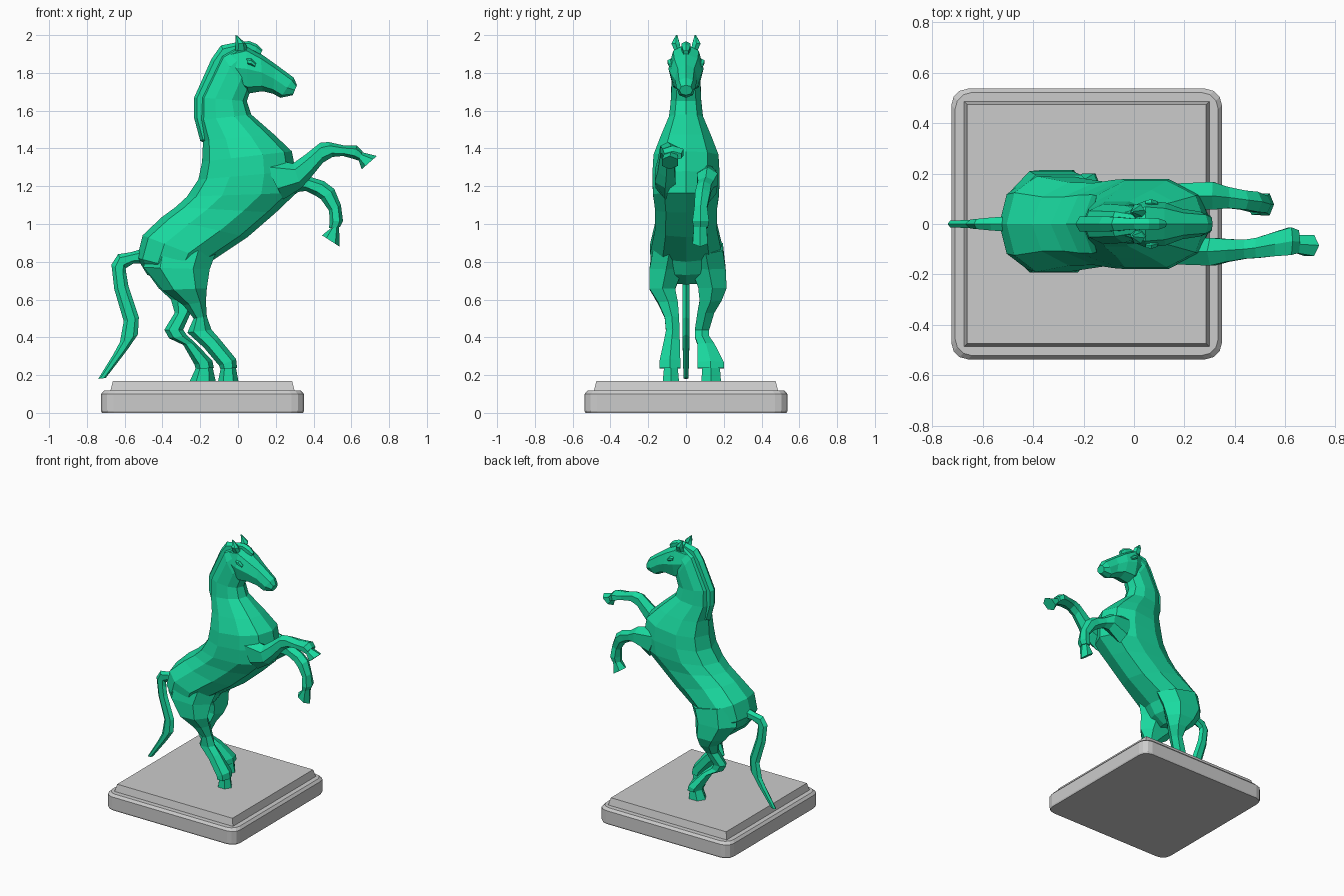
import bpy, bmesh
from math import cos, sin, pi, copysign
from mathutils import Vector

green = bpy.data.materials.new("green")
green.diffuse_color = (0.01, 0.70, 0.35, 1)


def skin(name, rings, mat=None):
    """Join equal-length point rings into a closed, flat-shaded mesh."""
    bm = bmesh.new()
    rows = [[bm.verts.new(p) for p in ring] for ring in rings]
    n = len(rows[0])
    for a, b in zip(rows, rows[1:]):
        for i in range(n):
            j = (i + 1) % n
            bm.faces.new((a[i], a[j], b[j], b[i]))
    bm.faces.new(rows[0])
    bm.faces.new(rows[-1])
    bmesh.ops.recalc_face_normals(bm, faces=bm.faces)
    mesh = bpy.data.meshes.new(name)
    bm.to_mesh(mesh)
    bm.free()
    ob = bpy.data.objects.new(name, mesh)
    bpy.context.collection.objects.link(ob)
    if mat:
        mesh.materials.append(mat)
    return ob


def loft(name, sections, n=6, power=1.0):
    """Each section: outline point A (x,z), opposite point B (x,z), y centre, half width."""
    peak = max(sin(2 * pi * i / n) for i in range(n)) ** power
    rings = []
    for ax, az, bx, bz, y, w in sections:
        ring = []
        for i in range(n):
            c, s = cos(2 * pi * i / n), sin(2 * pi * i / n)
            c, s = (copysign(abs(v) ** power, v) for v in (c, s))
            ring.append(Vector(((ax + bx) / 2 + c * (ax - bx) / 2, y + s * w / peak,
                                (az + bz) / 2 + c * (az - bz) / 2)))
        rings.append(ring)
    return skin(name, rings, green)


def rounded_rect(cx, half, z, r, seg=3):
    pts = []
    for k, (sx, sy) in enumerate(((1, 1), (-1, 1), (-1, -1), (1, -1))):
        for i in range(seg + 1):
            a = pi / 2 * (k + i / seg)
            pts.append((cx + sx * (half - r) + r * cos(a), sy * (half - r) + r * sin(a), z))
    return pts


# Stepped plinth
skin("plinth_base", [rounded_rect(-.188, h, z, .065) for h, z in
                     ((.533, 0), (.537, .01), (.537, .1), (.522, .118))])
skin("plinth_top", [[(-.188 + h * sx, h * sy, z) for sx, sy in ((1, 1), (-1, 1), (-1, -1), (1, -1))]
                    for h, z in ((.488, .1), (.487, .118), (.474, .17))])

# Neck, barrel and rump
loft("body", [
    (0, 1.945, .06, 1.76, 0, .055),
    (-.09, 1.90, .06, 1.69, 0, .075),
    (-.20, 1.67, .047, 1.65, 0, .08),
    (-.205, 1.55, .07, 1.58, 0, .09),
    (-.185, 1.44, .19, 1.475, 0, .135),
    (-.19, 1.33, .285, 1.385, 0, .172),
    (-.21, 1.235, .305, 1.28, 0, .178),
    (-.27, 1.145, .31, 1.165, 0, .175),
    (-.33, 1.09, .20, 1.06, 0, .163),
    (-.405, 1.035, .05, .93, 0, .165),
    (-.505, .94, -.145, .80, 0, .19),
    (-.535, .82, -.19, .73, 0, .18),
    (-.48, .73, -.27, .68, 0, .12)], 10, .88)

# Head
loft("head", [
    (-.05, 1.92, -.02, 1.74, 0, .06),
    (.045, 1.952, .05, 1.69, 0, .093),
    (.12, 1.902, .13, 1.703, 0, .085),
    (.20, 1.845, .185, 1.69, 0, .06),
    (.295, 1.775, .225, 1.668, 0, .05),
    (.312, 1.735, .29, 1.682, 0, .035)], 8, .9)

# Mane and forelock
loft("mane", [
    (.01, 1.965, .02, 1.90, 0, .02),
    (-.09, 1.945, -.05, 1.87, 0, .028),
    (-.14, 1.875, -.08, 1.83, 0, .03),
    (-.232, 1.67, -.17, 1.66, 0, .03),
    (-.232, 1.56, -.17, 1.56, 0, .03),
    (-.20, 1.44, -.14, 1.47, 0, .028),
    (-.16, 1.42, -.12, 1.46, 0, .02)], 6)
loft("forelock", [
    (0, 1.965, 0, 1.91, 0, .022),
    (.06, 1.968, .05, 1.92, 0, .024),
    (.10, 1.952, .09, 1.90, 0, .022),
    (.13, 1.922, .115, 1.89, 0, .012)], 6)

# Ears and brows
for side in (-1, 1):
    loft("ear", [
        (-.015, 1.915, .05, 1.915, side * .042, .018),
        (-.012, 1.955, .042, 1.955, side * .055, .022),
        (-.012, 2.0, -.004, 1.997, side * .05, .004)], 6)
    loft("brow", [
        (.045, 1.875, .05, 1.845, side * .082, .012),
        (.07, 1.875, .07, 1.84, side * .084, .014),
        (.095, 1.85, .09, 1.83, side * .078, .012)], 6)

# Tail
loft("tail", [
    (-.50, .87, -.49, .79, 0, .03),
    (-.57, .85, -.555, .79, 0, .026),
    (-.635, .84, -.595, .765, 0, .02),
    (-.67, .785, -.59, .73, 0, .018),
    (-.655, .655, -.58, .67, 0, .018),
    (-.605, .485, -.525, .505, 0, .018),
    (-.625, .375, -.53, .415, 0, .018),
    (-.66, .31, -.585, .335, 0, .017),
    (-.74, .18, -.70, .185, 0, .013)], 6)

# Raised foreleg, reaching forward
loft("front_leg_reaching", [
    (.12, 1.36, .24, 1.13, -.11, .05),
    (.29, 1.32, .335, 1.19, -.11, .055),
    (.36, 1.37, .385, 1.245, -.105, .045),
    (.435, 1.43, .45, 1.325, -.10, .038),
    (.48, 1.434, .50, 1.355, -.095, .04),
    (.56, 1.416, .555, 1.36, -.08, .048),
    (.63, 1.415, .61, 1.345, -.068, .055),
    (.66, 1.385, .64, 1.335, -.07, .045)])
loft("front_hoof_reaching", [
    (.655, 1.38, .64, 1.335, -.08, .036),
    (.735, 1.36, .655, 1.29, -.085, .042)])

# Raised foreleg, folded down
loft("front_leg_folded", [
    (.12, 1.34, .22, 1.10, .11, .05),
    (.31, 1.30, .32, 1.17, .112, .055),
    (.38, 1.25, .36, 1.175, .105, .042),
    (.455, 1.227, .41, 1.15, .095, .038),
    (.51, 1.185, .44, 1.13, .088, .04),
    (.545, 1.10, .482, 1.07, .078, .034),
    (.556, 1.015, .485, 1.015, .078, .044),
    (.54, .985, .482, .978, .078, .038)])
loft("front_hoof_folded", [
    (.535, .99, .488, .975, .075, .034),
    (.538, .88, .445, .94, .075, .04)])

# Hind legs: thigh, hock and cannon, then hoof
loft("hind_leg_forward", [
    (-.48, .92, -.12, .84, -.09, .085),
    (-.50, .77, -.15, .76, -.105, .088),
    (-.40, .65, -.165, .66, -.125, .068),
    (-.29, .57, -.17, .59, -.095, .052),
    (-.235, .50, -.165, .51, -.075, .038),
    (-.268, .425, -.14, .44, -.07, .036),
    (-.18, .345, -.10, .395, -.075, .042),
    (-.10, .25, -.01, .285, -.085, .055),
    (-.095, .235, -.005, .237, -.085, .056)])
loft("hind_hoof_forward", [
    (-.09, .245, -.012, .245, -.08, .036),
    (-.105, .168, .002, .168, -.08, .043)])
loft("hind_leg_back", [
    (-.48, .92, -.12, .84, .105, .09),
    (-.50, .77, -.16, .76, .12, .09),
    (-.42, .66, -.18, .66, .14, .075),
    (-.355, .60, -.21, .59, .13, .058),
    (-.335, .53, -.25, .53, .105, .045),
    (-.39, .44, -.29, .44, .085, .038),
    (-.365, .395, -.27, .41, .085, .038),
    (-.29, .36, -.225, .37, .105, .045),
    (-.23, .255, -.135, .275, .13, .07),
    (-.225, .235, -.128, .237, .13, .07)])
loft("hind_hoof_back", [
    (-.22, .245, -.135, .245, .133, .046),
    (-.255, .168, -.118, .168, .133, .052)])
